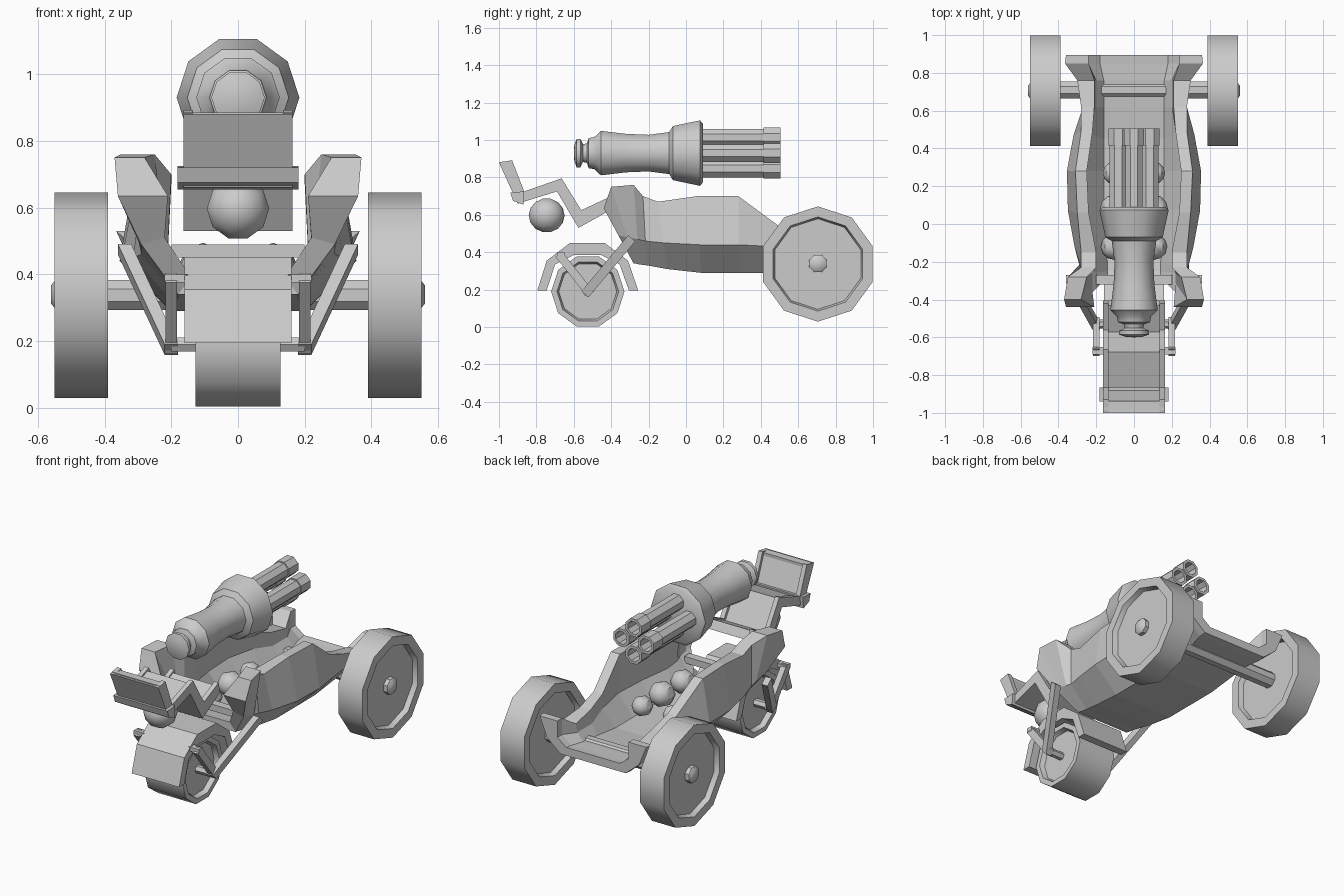
import bpy, bmesh
from math import pi, cos, sin, radians
from mathutils import Vector

if "Cube" in bpy.data.objects:
    bpy.data.objects.remove(bpy.data.objects["Cube"])


def make(name, verts, faces, smooth=False):
    me = bpy.data.meshes.new(name)
    me.from_pydata(verts, [], faces)
    bm = bmesh.new()
    bm.from_mesh(me)
    bmesh.ops.remove_doubles(bm, verts=bm.verts, dist=1e-5)
    bmesh.ops.recalc_face_normals(bm, faces=bm.faces)
    bm.to_mesh(me)
    bm.free()
    ob = bpy.data.objects.new(name, me)
    bpy.context.collection.objects.link(ob)
    if smooth:
        bpy.ops.object.select_all(action='DESELECT')
        ob.select_set(True)
        bpy.context.view_layer.objects.active = ob
        bpy.ops.object.shade_smooth_by_angle(angle=radians(40))
    return ob


def lathe(name, profile, n, axis, center, phase=0.0):
    """Revolve (distance, radius) pairs about the x or y axis."""
    verts, faces = [], []
    for d, r in profile:
        for i in range(n):
            a = 2 * pi * i / n + phase
            p = (d, r * cos(a), r * sin(a)) if axis == 'X' else (r * cos(a), d, r * sin(a))
            verts.append(Vector(center) + Vector(p))
    for j in range(len(profile) - 1):
        for i in range(n):
            k = (i + 1) % n
            faces.append((j * n + i, j * n + k, (j + 1) * n + k, (j + 1) * n + i))
    return make(name, verts, faces, True)


def extrude_x(name, outline, x0, x1):
    """Side-view outline of (y, z) points pulled along x."""
    n = len(outline)
    verts = [(x, y, z) for x in (x0, x1) for y, z in outline]
    faces = [tuple(range(n)), tuple(range(n, 2 * n))]
    faces += [(i, (i + 1) % n, n + (i + 1) % n, n + i) for i in range(n)]
    return make(name, verts, faces)


def box(name, x, y, z):
    return extrude_x(name, [(y[0], z[0]), (y[1], z[0]), (y[1], z[1]), (y[0], z[1])], *x)


def bar(name, a, b, w, h):
    """Rectangular bar from a to b, w wide in x."""
    a, b = Vector(a), Vector(b)
    d = (b - a).normalized()
    u = Vector((1, 0, 0)) * w / 2
    v = d.cross(Vector((1, 0, 0))).normalized() * h / 2
    vs = [p + s * u + t * v for p in (a, b) for s, t in ((-1, -1), (1, -1), (1, 1), (-1, 1))]
    return make(name, vs, [(0, 1, 2, 3), (4, 5, 6, 7)] +
                [(i, (i + 1) % 4, 4 + (i + 1) % 4, 4 + i) for i in range(4)])


def ball(name, loc, r, u=10, v=7):
    prof = [(-r * cos(pi * i / v), r * sin(pi * i / v)) for i in range(v + 1)]
    return lathe(name, prof, u, 'Y', loc)


# Trough body, stations from front to rear:
# bottom x, y, z | belt x, z | rim outer x, y, z | rim inner x
stations = [
    (.18, -.28, .34, .29, .49, .36, -.44, .635, .21),
    (.18, -.27, .34, .29, .48, .37, -.40, .75, .28),
    (.18, -.25, .335, .29, .47, .35, -.28, .76, .25),
    (.18, -.21, .33, .29, .46, .28, -.23, .70, .20),
    (.19, -.10, .31, .315, .45, .28, -.15, .67, .20),
    (.20, .08, .29, .35, .44, .30, .06, .70, .24),
    (.20, .28, .29, .355, .44, .31, .28, .70, .25),
    (.20, .45, .29, .32, .43, .28, .49, .545, .22),
    (.20, .62, .31, .27, .40, .28, .62, .50, .21),
    (.20, .76, .325, .27, .40, .30, .76, .47, .21),
    (.22, .85, .33, .31, .41, .365, .85, .53, .24),
    (.22, .895, .335, .31, .41, .36, .895, .53, .24),
]
verts, faces = [], []
for xb, yb, zb, xm, zm, xt, yt, zt, xi in stations:
    ym = yb + (yt - yb) * (zm - zb) / (zt - zb)
    half = [(xb, yb, zb), (xm, ym, zm), (xt, yt, zt), (xi, yt, zt),
            (min(xm - .07, xi + .01), ym, zm + .02), (xb - .04, yb, zb + .05)]
    verts += half + [(-x, y, z) for x, y, z in reversed(half)]
for j in range(len(stations) - 1):
    for i in range(12):
        k = (i + 1) % 12
        faces.append((12 * j + i, 12 * j + k, 12 * j + 12 + k, 12 * j + 12 + i))
for o in (0, 12 * (len(stations) - 1)):
    for q in ((0, 1, 4, 5), (1, 2, 3, 4), (11, 10, 7, 6), (10, 9, 8, 7), (0, 5, 6, 11)):
        faces.append(tuple(o + i for i in q))
make("trough_body", verts, faces)


# Wheels, recessed on both faces
def wheel(name, center, w, r, ri, depth, phase):
    d = w - depth
    lathe(name, [(-d, 0), (-d, ri - .01), (-w, ri), (-w, r), (w, r), (w, ri), (d, ri - .01), (d, 0)],
          10, 'X', center, phase)


for s in (-1, 1):
    wheel("rear_wheel", (s * .47, .705, .337), .08, .308, .252, .03, pi / 2)
    lathe("rear_hub", [(-.04, 0), (-.04, .05), (.015, .05), (.03, .03), (.03, 0)] if s > 0 else
          [(.04, 0), (.04, .05), (-.015, .05), (-.03, .03), (-.03, 0)],
          8, 'X', (s * .53, .705, .34), pi / 8)
wheel("front_wheel", (0, -.525, .19), .128, .196, .165, .03, 0)
lathe("rear_axle", [(-.5, 0), (-.5, .049), (.5, .049), (.5, 0)], 8, 'X', (0, .71, .338), pi / 8)
lathe("front_axle", [(-.2, 0), (-.2, .024), (.2, .024), (.2, 0)], 6, 'X', (0, -.53, .19))

# Front fender arch
outer = [(-.795, .195), (-.745, .355), (-.62, .45), (-.435, .45), (-.31, .355), (-.255, .195)]
inner = [(-.305, .195), (-.355, .335), (-.455, .385), (-.60, .385), (-.70, .335), (-.745, .195)]
extrude_x("front_fender", outer + inner, -.16, .16)

# Fork bars and cross members
for s in (-1, 1):
    bar("fork_rear_bar", (s * .34, -.29, .475), (s * .20, -.54, .175), .04, .05)
    bar("fork_front_bar", (s * .20, -.68, .39), (s * .20, -.51, .175), .035, .045)
    box("fork_bracket", sorted((s * .15, s * .22)), (-.69, -.65), (.375, .40))
box("cross_bar", (-.2, .2), (-.32, -.27), (.45, .49))

# Zigzag seat: thin panel with raised side rails
seat_top = [(-.93, .892), (-.865, .725), (-.665, .795), (-.56, .625), (-.42, .69)]
seat_low = [(-.405, .625), (-.575, .53), (-.69, .725), (-.90, .66), (-1.0, .88)]
extrude_x("seat_panel", [(y - .012, z - .015) for y, z in seat_top] + seat_low, -.14, .14)
for s in (-1, 1):
    extrude_x("seat_rail", seat_top + seat_low, *sorted((s * .135, s * .163)))
bar("seat_top_rim", (-.16, -.967, .88), (.16, -.967, .8801), .02, .03).hide_render = True
bpy.data.objects.remove(bpy.data.objects["seat_top_rim"])
box("seat_edge_rim", (-.16, .16), (-.985, -.938), (.86, .885))
extrude_x("seat_step", [(-.94, .72), (-.925, .675), (-.87, .655), (-.865, .725)], -.182, .182)
ball("seat_ball", (0, -.745, .597), .096)

# Engine balls along the floor
for s in (-1, 1):
    for y, r in ((.27, .06), (.08, .075), (-.12, .07)):
        ball("engine_ball", (s * .105, y, .42), r, 8, 6)

# Turret gun: turned body and four hollow barrels
gz = .93
lathe("gun_body", [(-.6, 0), (-.597, .045), (-.585, .08), (-.565, .08), (-.55, .05), (-.53, .055),
                   (-.52, .085), (-.49, .09), (-.455, .125), (-.32, .108), (-.2, .103), (-.09, .118),
                   (-.07, .152), (.075, .184), (.09, .165), (.09, 0)], 10, 'Y', (0, 0, gz))
for i in range(4):
    a = i * pi / 2
    lathe("gun_barrel", [(.05, 0), (.05, .05), (.415, .05), (.415, .057), (.505, .057), (.505, .04),
                         (.40, .04), (.40, 0)], 8, 'Y', (.083 * cos(a), 0, gz + .083 * sin(a)), pi / 8)
